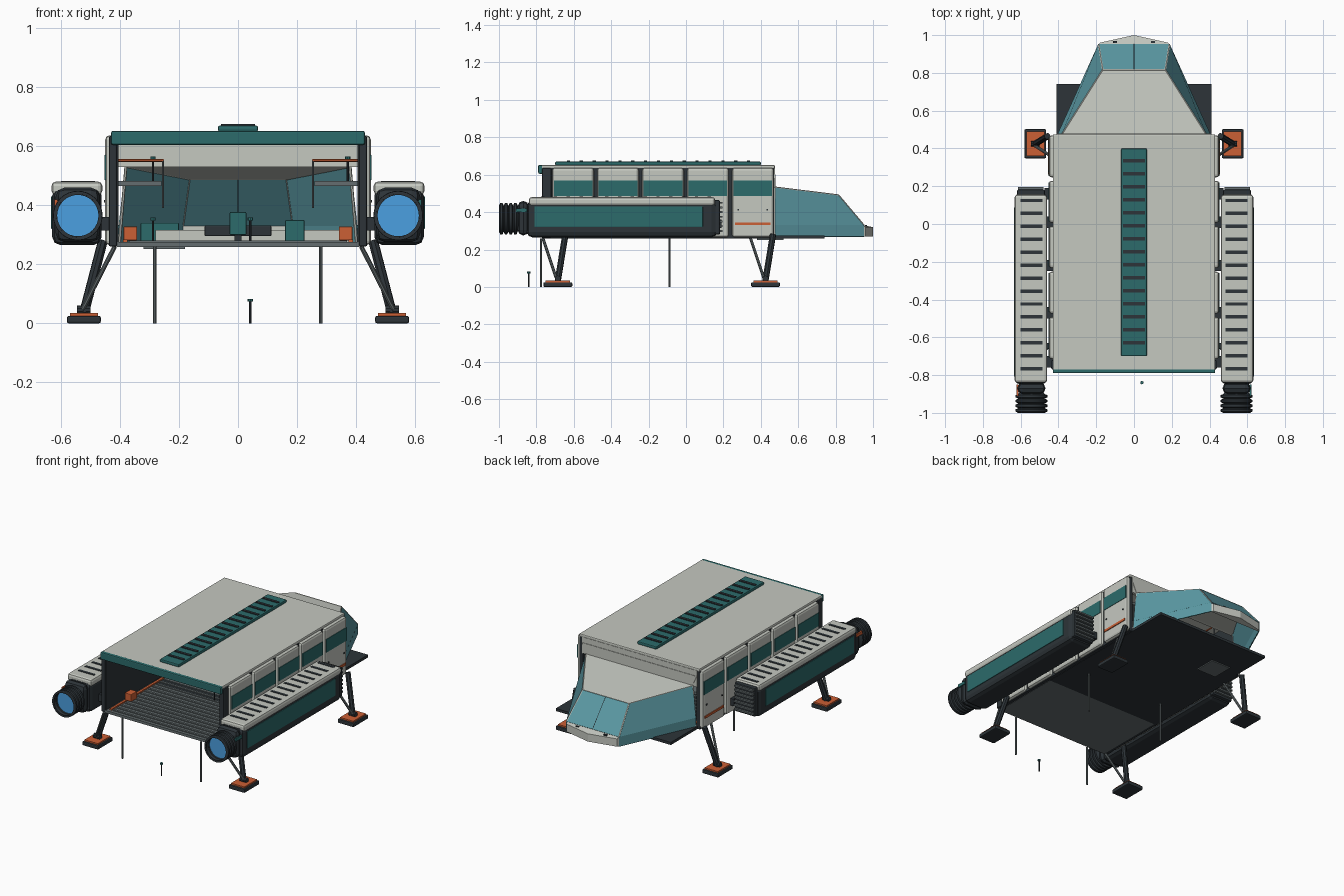
import bpy, bmesh, math
from mathutils import Vector, Matrix

if "Cube" in bpy.data.objects:
    bpy.data.objects.remove(bpy.data.objects["Cube"])

def material(name, r, g, b):
    m = bpy.data.materials.new(name)
    m.diffuse_color = (r, g, b, 1)
    m.use_nodes = True
    m.node_tree.nodes["Principled BSDF"].inputs["Base Color"].default_value = m.diffuse_color
    return m

PALE = material("pale_paint", .56, .58, .53)
TEAL = material("teal_paint", .025, .145, .145)
GLASS = material("tinted_glass", .105, .32, .37)
DARK = material("dark_metal", .026, .034, .04)
STEEL = material("steel", .13, .155, .16)
ORANGE = material("orange_paint", .6, .115, .035)
BLUE = material("engine_glow", .07, .35, .75)

def finish(name, bm, mat, bevel=0, solid=0, smooth=False):
    bmesh.ops.recalc_face_normals(bm, faces=bm.faces)
    me = bpy.data.meshes.new(name)
    bm.to_mesh(me)
    bm.free()
    ob = bpy.data.objects.new(name, me)
    bpy.context.collection.objects.link(ob)
    me.materials.append(mat)
    if solid:
        md = ob.modifiers.new("thickness", 'SOLIDIFY')
        md.thickness, md.offset = solid, 0
    if bevel:
        md = ob.modifiers.new("bevel", 'BEVEL')
        md.width, md.segments = bevel, 2
    if smooth:
        bpy.ops.object.select_all(action='DESELECT')
        ob.select_set(True)
        bpy.context.view_layer.objects.active = ob
        bpy.ops.object.shade_smooth_by_angle(angle=math.radians(35))
    return ob

def boxes(name, bounds, mat, bevel=0):
    bm = bmesh.new()
    for x0, x1, y0, y1, z0, z1 in bounds:
        mtx = Matrix.Translation(((x0+x1)/2, (y0+y1)/2, (z0+z1)/2)) @ \
            Matrix.Diagonal((abs(x1-x0), abs(y1-y0), abs(z1-z0), 1))
        bmesh.ops.create_cube(bm, size=1, matrix=mtx)
    return finish(name, bm, mat, bevel)

def both(name, bounds, mat, bevel=0):
    for s, side in ((-1, "left"), (1, "right")):
        boxes(side + "_" + name, [(s*b[0], s*b[1], *b[2:]) for b in bounds], mat, bevel)

def rods(name, segs, r, mat, n=8):
    bm = bmesh.new()
    for p, q in segs:
        p, q = Vector(p), Vector(q)
        d = q - p
        mtx = Matrix.Translation((p+q)/2) @ d.to_track_quat('Z', 'Y').to_matrix().to_4x4()
        bmesh.ops.create_cone(bm, cap_ends=True, segments=n, radius1=r, radius2=r,
                              depth=d.length, matrix=mtx)
    return finish(name, bm, mat, smooth=n > 4)

def sheet(name, polys, mat, solid=.006):
    bm = bmesh.new()
    for poly in polys:
        bm.faces.new([bm.verts.new(p) for p in poly])
    return finish(name, bm, mat, solid=solid)

def lathe(name, profile, x, z, mat):
    bm = bmesh.new()
    vs = [bm.verts.new((x + r, y, z)) for r, y in profile]
    es = [bm.edges.new(e) for e in zip(vs, vs[1:])]
    bmesh.ops.spin(bm, geom=vs + es, cent=(x, 0, z), axis=(0, 1, 0), angle=math.tau, steps=32)
    bmesh.ops.remove_doubles(bm, verts=bm.verts, dist=1e-5)
    return finish(name, bm, mat, smooth=True)

# Cargo hold: floor, walls, roof and front portal
boxes("main_floor", [(-.41, .41, -.30, .74, .258, .275)], DARK)
boxes("loading_floor", [(-.41, .41, -.77, -.30, .258, .275)], STEEL)
boxes("floor_ribs", [(-.37, .37, -.75+.04*i, -.735+.04*i, .275, .281) for i in range(30)], STEEL)
boxes("belly_hatch", [(-.32, -.18, .38, .52, .252, .258)], STEEL)
both("floor_stripe", [(.375, .39, -.75, .45, .275, .284)], ORANGE)
both("inner_wall", [(.405, .43, -.765, .47, .26, .635)], DARK)
boxes("roof", [(-.43, .43, -.775, .475, .632, .652)], PALE, .006)
boxes("portal_header", [(-.43, .43, -.79, -.765, .605, .652)], TEAL, .006)
both("portal_post", [(.41, .438, -.77, -.72, .26, .635)], DARK, .006)
boxes("rear_bulkhead", [(-.41, .41, .455, .475, .53, .635)], PALE)
boxes("roof_spine", [(-.068, .068, -.70, .40, .65, .67)], TEAL, .006)
boxes("roof_spine_slats", [(-.057, .057, -.637+.0688*i, -.62+.0688*i, .668, .675)
                           for i in range(15)], DARK)

# Side wall modules with teal bands
starts = [-.715 + .2405*i for i in range(5)]
both("wall_modules", [(.415, .45, y, y+.222, .265, .637) for y in starts], PALE, .014)
both("teal_bands", [(.44, .453, y+.008, y+.214, .485, .57) for y in starts], TEAL)
both("door_stripe", [(.44, .455, .262, .452, .33, .345)], ORANGE)
both("door_bolts", [(.44, .455, y, y+.008, .41, .418) for y in (.275, .43)], DARK)

# Glazed cockpit, open beneath its tip
for s, side in ((-1, "left"), (1, "right")):
    roof_b, roof_f = (s*.38, .475, .532), (s*.165, .815, .49)
    sill_b, sill_f = (s*.402, .475, .33), (s*.187, .95, .33)
    low_b, low_f = (s*.402, .475, .27), (s*.187, .95, .27)
    mid_b, mid_f = (0, .475, .532), (0, .815, .49)
    sheet(side + "_cockpit_roof", [(mid_b, roof_b, roof_f, mid_f)], PALE)
    sheet(side + "_side_glass", [(roof_b, roof_f, sill_f, sill_b)], GLASS)
    sheet(side + "_lower_glass", [(sill_b, sill_f, low_f, low_b)], GLASS)
    sheet(side + "_windshield", [(mid_f, roof_f, sill_f, (0, .95, .33))], GLASS)
    sheet(side + "_cockpit_shoulder", [((0, .475, .60), (s*.41, .475, .60), roof_b, mid_b)], PALE)
    rods(side + "_cockpit_frame", [(roof_b, roof_f), (roof_f, sill_f), (roof_b, low_b),
                                   (roof_f, mid_f)], .005, PALE, 6)
    rods(side + "_sill_line", [(sill_b, sill_f), (low_b, low_f)], .003, TEAL, 6)
rods("windshield_mullion", [((0, .815, .49), (0, .95, .33))], .004, DARK, 6)

# Pointed nose block
bm = bmesh.new()
base = bm.faces.new([bm.verts.new((x, y, .27)) for x, y in
                     ((-.187, .945), (.187, .945), (.18, .96), (0, 1.0), (-.18, .96))])
ext = bmesh.ops.extrude_face_region(bm, geom=[base])
for v in ext["geom"]:
    if isinstance(v, bmesh.types.BMVert):
        v.co.z = .33 if v.co.y < .95 else .32
finish("nose_block", bm, PALE)
both("nose_sensor", [(.09, .11, .957, .969, .318, .33)], DARK)

# Engine pods
N = 1
both("pod_body", [(.462, .63, -.85, .165, .265, .46)], DARK, .028)
both("pod_cap", [(.46, .632, -.84, .155, .435, .48)], PALE, .014)
both("pod_side_panel", [(.62, .634, -.81, .09, .32, .43)], TEAL, .003)
both("pod_nozzle_collar", [(.468, .618, -.90, -.84, .275, .46)], DARK, .03)
both("pod_top_slats", [(.485, .60, -.775+.0685*i, -.757+.0685*i, .477, .483)
                       for i in range(14)], DARK)
both("intake_housing", [(.472, .62, .15, .182, .28, .465)], DARK, .008)
both("intake_slats", [(.478, .614, .175, .195, .295+.025*i, .305+.025*i) for i in range(7)], STEEL)
both("pod_mounts", [(.425, .475, y, y+.06, .315, .36) for y in (-.76, -.5, -.25, -.02, .13)], DARK)
prof = [(.06, -.89)]
for i in range(4):
    y = -.90 - .025*i
    prof += [(.07, y), (.084, y-.006), (.084, y-.018), (.07, y-.024)]
prof += [(.083, -1.0), (.074, -1.0), (.068, -.94)]
for s, side in ((-1, "left"), (1, "right")):
    lathe(side + "_nozzle", prof, s*.543, .365, DARK)
    rods(side + "_engine_glow", [((s*.543, -.965, .365), (s*.543, -.955, .365))], .07, BLUE, 32)
    boxes(side + "_running_light", [(s*.612, s*.622, -.91, -.85, .40, .42)],
          ORANGE if s < 0 else TEAL)

# Landing legs
for s, side in ((-1, "left"), (1, "right")):
    for y, end in ((-.685, "front"), (.425, "rear")):
        n = side + "_" + end
        boxes(n + "_foot", [(s*.465, s*.58, y-.077, y+.077, 0, .025)], DARK, .006)
        boxes(n + "_foot_pad", [(s*.475, s*.57, y-.065, y+.065, .022, .034)], ORANGE)
        foot = (s*.522, y, .035)
        rods(n + "_main_strut", [((s*.458, y+.04, .28), foot)], .017, DARK, 8)
        rods(n + "_brace", [((s*.418, y-.08, .26), (s*.525, y-.01, .05))], .008, STEEL, 8)
        rods(n + "_ankle", [((s*.50, y, .045), (s*.545, y, .045))], .016, DARK, 10)

# Thin support poles and small capped posts
rods("support_poles", [((x, y, 0), (x, y, .26)) for x in (-.282, .28) for y in (-.775, -.088)],
     .006, STEEL)
posts = [(.042, -.84, 0), (.042, -.3, .275), (-.288, .1, .275), (-.288, .1, .482), (.372, .1, .482)]
rods("marker_posts", [((x, y, z), (x, y, z+.075)) for x, y, z in posts], .004, DARK)
rods("marker_caps", [((x, y, z+.073), (x, y, z+.083)) for x, y, z in posts], .009, TEAL)

# Interior: side catwalks with railings
both("catwalk", [(.26, .41, -.25, .45, .465, .482)], STEEL)
for s, side in ((-1, "left"), (1, "right")):
    rods(side + "_catwalk_rail", [((s*.255, -.25, .552), (s*.255, .45, .552)),
                                  ((s*.255, -.25, .552), (s*.405, -.25, .552))], .005, ORANGE, 6)
    rods(side + "_catwalk_posts", [((s*.255, y, .39), (s*.255, y, .552))
                                   for y in (-.25, -.02, .21, .45)], .004, STEEL, 6)

# Interior: cargo, step, console and pilot seat
both("cargo_crate", [(.342, .388, -.6, -.54, .281, .328)], ORANGE, .003)
boxes("cockpit_step", [(-.28, .38, .40, .46, .275, .316)], PALE)
boxes("pilot_console", [(-.113, .113, .36, .42, .295, .332)], DARK, .004)
boxes("pilot_seat", [(-.028, .028, .30, .35, .30, .32), (-.028, .028, .30, .315, .31, .377)], TEAL, .003)
boxes("pilot_seat_base", [(-.012, .012, .31, .335, .275, .30)], DARK)
boxes("equipment_cabinets", [(.16, .225, .3, .37, .275, .35), (-.33, -.2, .48, .58, .275, .34)], TEAL, .003)
